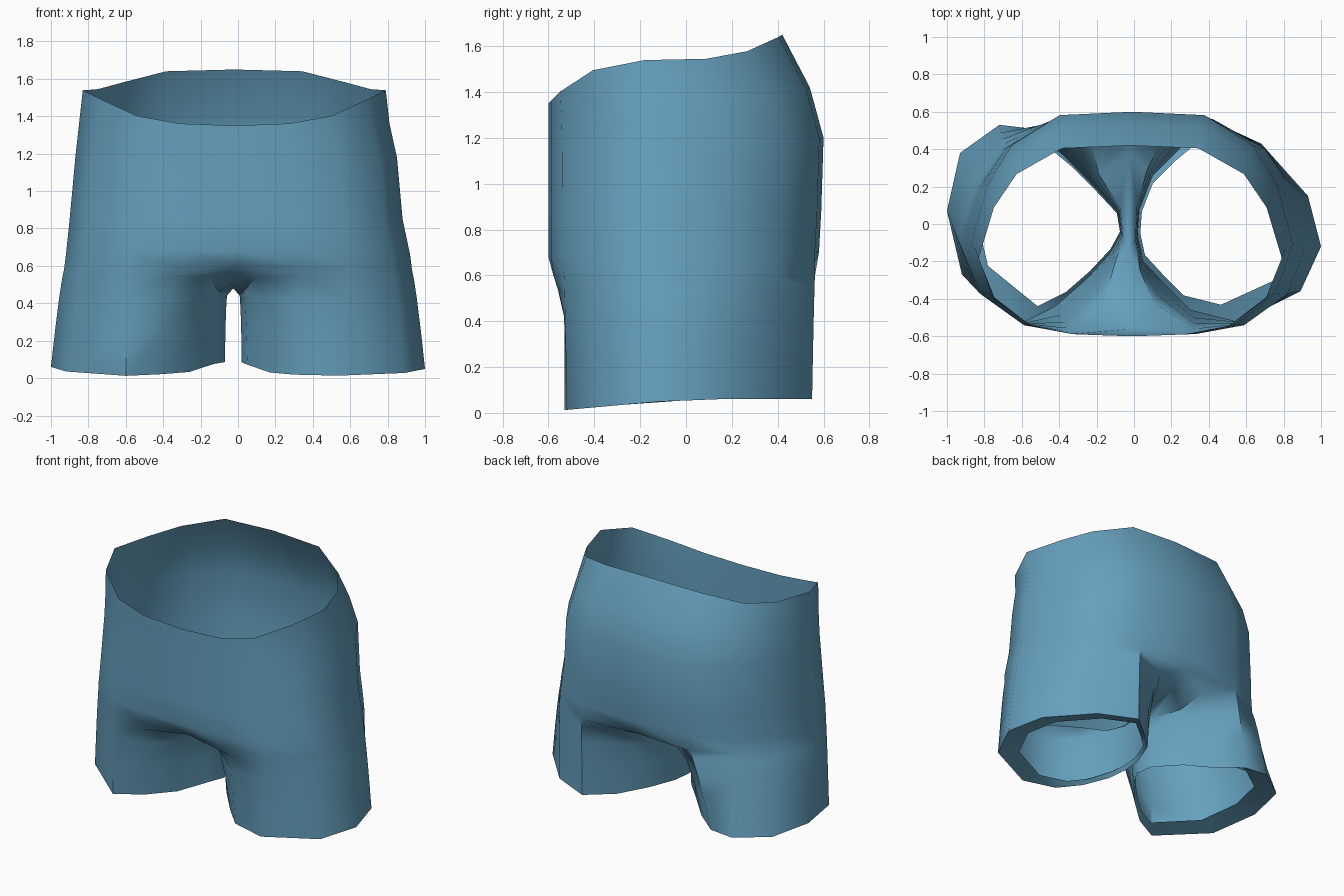
import bpy
import bmesh
import math
from mathutils import Vector

default = bpy.data.objects.get("Cube")
if default:
    bpy.data.objects.remove(default, do_unlink=True)


def make_material(name, colour):
    mat = bpy.data.materials.new(name)
    mat.use_nodes = True
    mat.diffuse_color = colour
    mat.node_tree.nodes["Principled BSDF"].inputs["Base Color"].default_value = colour
    return mat


# Half outline of the body, front centre round to back centre
OUTLINE = [(0, -1), (.36, -.98), (.64, -.9), (.89, -.62), (1, -.18),
           (.9, .35), (.75, .7), (.45, .97), (0, 1)]

# Torso rings: half width, x shift, front y, back y, front z, side z, back z
RINGS = [
    (.81, -.02, -.6, .42, 1.35, 1.54, 1.65),
    (.83, -.02, -.6, .54, 1.26, 1.36, 1.42),
    (.86, -.01, -.6, .6, 1.1, 1.18, 1.2),
    (.89, -.01, -.6, .59, .85, .85, .88),
    (.92, 0, -.6, .58, .68, .66, .7),
    (.93, 0, -.59, .58, .6, .58, .6),
]

# Hem outlines, front inside corner round the outer side and back up the inner thigh
LEFT_HEM = [(.17, -.33), (.3, -.46), (.54, -.52), (.89, -.36), (1, -.12), (.93, .15),
            (.68, .43), (.42, .55), (.25, .41),
            (.1, .26), (.03, .08), (.02, -.06), (.05, -.2)]
RIGHT_HEM = [(-.26, -.3), (-.42, -.44), (-.6, -.53), (-.92, -.27), (-1, .07), (-.93, .38),
             (-.72, .53), (-.55, .51), (-.38, .37),
             (-.24, .23), (-.09, .07), (-.07, -.05), (-.13, -.16)]

# Crotch seam from back to front: y, z
SEAM = [(.38, .53), (.13, .49), (-.15, .48), (-.4, .51)]


def torso_ring(bm, spec):
    half, shift, front, back, zf, zs, zb = spec
    centre = (front + back) / 2
    depth = (back - front) / 2
    points = OUTLINE + [(-x, y) for x, y in reversed(OUTLINE[1:-1])]
    verts = []
    for x, y in points:
        z = zs + abs(y) ** 3 * ((zb if y > 0 else zf) - zs)
        verts.append(bm.verts.new((x * half + shift, centre + y * depth, z)))
    return verts


def bridge(bm, upper, lower):
    n = len(upper)
    for i in range(n):
        j = (i + 1) % n
        bm.faces.new((upper[i], lower[i], lower[j], upper[j]))


def build_leg(bm, top, hem, side):
    goal = [Vector((x, y, .06 + .09 * min(y, 0) + (.03 if i > 8 else 0)))
            for i, (x, y) in enumerate(hem)]
    start = [v.co.copy() for v in top]
    # The inner thigh turns straight down at once, the outer side falls evenly
    ease = [.22 if i in (0, 8) else .12 if i > 8 else .8 for i in range(len(hem))]
    ring = top
    for t in (.1, .3, .6, 1):
        lower = []
        for a, b, power in zip(start, goal, ease):
            p = a.lerp(b, t ** power)
            p.z = a.z + (b.z - a.z) * t
            lower.append(bm.verts.new(p))
        bridge(bm, ring, lower)
        ring = lower
    # Hem turned inwards
    pivot = Vector((.1 * side, 0, 0))
    inner = []
    for p in goal:
        q = p.lerp(pivot, .17)
        q.z = p.z + .03
        inner.append(bm.verts.new(q))
    bridge(bm, ring, inner)


bm = bmesh.new()

# Torso
rings = [torso_ring(bm, spec) for spec in RINGS]
for upper, lower in zip(rings, rings[1:]):
    bridge(bm, upper, lower)

# Crotch seam joining the front and back of the lowest ring
base = rings[-1]
base[0].co.y += .03
base[8].co.y -= .04
saddle = [bm.verts.new((-.025, y, z)) for y, z in SEAM]

# Legs
build_leg(bm, base[:9] + saddle, LEFT_HEM, 1)
build_leg(bm, [base[0]] + base[:7:-1] + saddle, RIGHT_HEM, -1)

bmesh.ops.recalc_face_normals(bm, faces=bm.faces)
mesh = bpy.data.meshes.new("shorts")
bm.to_mesh(mesh)
bm.free()
shorts = bpy.data.objects.new("shorts", mesh)
bpy.context.collection.objects.link(shorts)
mesh.materials.append(make_material("denim blue", (.13, .35, .51, 1)))

bpy.ops.object.select_all(action="DESELECT")
shorts.select_set(True)
bpy.context.view_layer.objects.active = shorts
bpy.ops.object.shade_smooth_by_angle(angle=math.radians(50))
